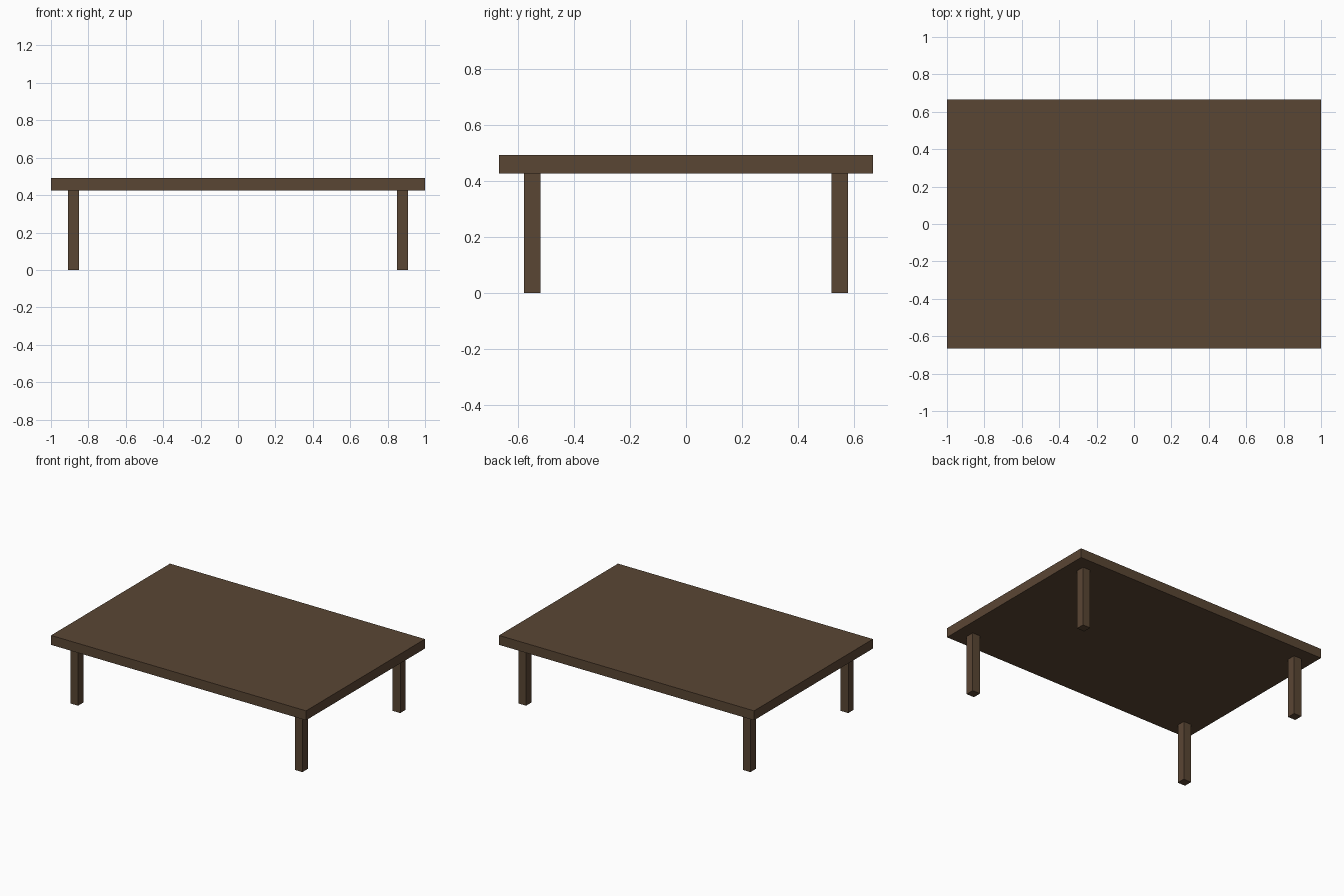
import bpy

if "Cube" in bpy.data.objects:
    bpy.data.objects.remove(bpy.data.objects["Cube"])

# Single dark wood colour
wood = bpy.data.materials.new("dark brown wood")
wood.diffuse_color = (0.102, 0.061, 0.034, 1.0)
wood.use_nodes = True
wood.node_tree.nodes["Principled BSDF"].inputs["Base Color"].default_value = wood.diffuse_color


def box(name, center, size):
    bpy.ops.mesh.primitive_cube_add(size=1, location=center)
    ob = bpy.context.object
    ob.name = name
    ob.scale = size
    bpy.ops.object.transform_apply(location=False, rotation=False, scale=True)
    ob.data.materials.append(wood)
    return ob


TOP_Z, UNDER_Z = 0.492, 0.425

# Table top slab
box("table_top", (0, 0, (TOP_Z + UNDER_Z) / 2), (2.0, 1.332, TOP_Z - UNDER_Z))

# Four square legs, set in from the corners
for side, sx in (("left", -1), ("right", 1)):
    for end, sy in (("front", -1), ("back", 1)):
        box(f"{end}_{side}_leg", (sx * 0.88, sy * 0.548, UNDER_Z / 2),
            (0.06, 0.06, UNDER_Z))
